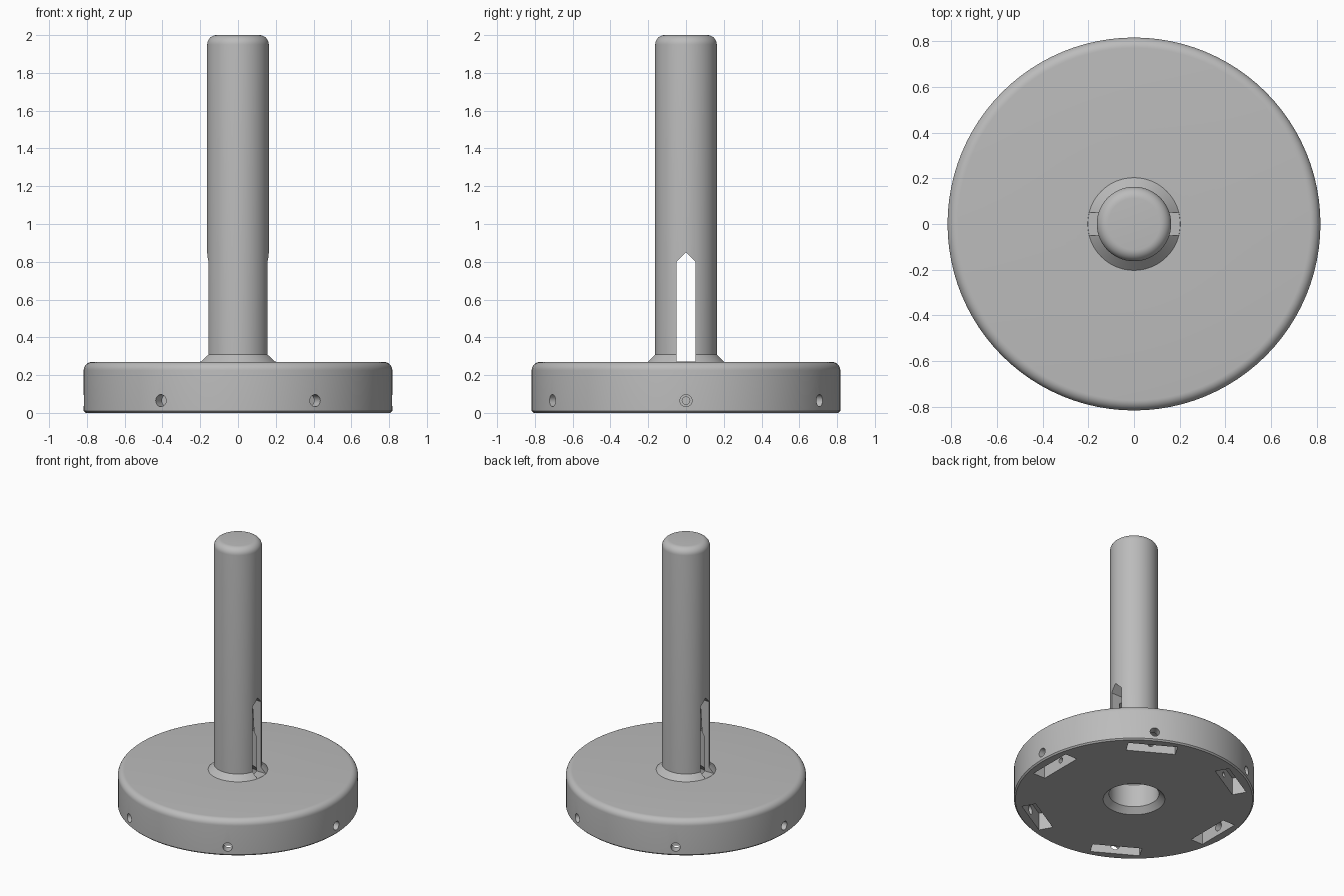
import bpy, bmesh
from math import sin, cos, pi, radians
from mathutils import Matrix, Vector

if "Cube" in bpy.data.objects:
    bpy.data.objects.remove(bpy.data.objects["Cube"])

grey = bpy.data.materials.new("plain grey")
grey.use_nodes = True
grey.diffuse_color = (0.5, 0.5, 0.5, 1)
grey.node_tree.nodes["Principled BSDF"].inputs["Base Color"].default_value = grey.diffuse_color


def make_object(name, bm):
    bmesh.ops.recalc_face_normals(bm, faces=bm.faces)
    mesh = bpy.data.meshes.new(name)
    bm.to_mesh(mesh)
    bm.free()
    mesh.materials.append(grey)
    obj = bpy.data.objects.new(name, mesh)
    bpy.context.collection.objects.link(obj)
    return obj


def rounded(radius, height, fillet, steps=8):
    """Profile points of a rounded upper outer edge, from side to top."""
    return [(radius - fillet + fillet * cos(a), height - fillet + fillet * sin(a))
            for a in (i * pi / 2 / steps for i in range(steps + 1))]


def revolve(name, profile, segments=96):
    bm = bmesh.new()
    verts = [bm.verts.new((r, 0, z)) for r, z in profile]
    edges = [bm.edges.new(pair) for pair in zip(verts, verts[1:])]
    bmesh.ops.spin(bm, geom=verts + edges, cent=(0, 0, 0), axis=(0, 0, 1),
                   angle=2 * pi, steps=segments, use_merge=True)
    bmesh.ops.remove_doubles(bm, verts=bm.verts, dist=1e-5)
    return make_object(name, bm)


def around(count=6):
    return [Matrix.Rotation(i * 2 * pi / count, 4, "Z") for i in range(count)]


def radial_holes(name, radius, inner, outer, height):
    bm = bmesh.new()
    for turn in around():
        place = Matrix.Translation(((inner + outer) / 2, 0, height))
        bmesh.ops.create_cone(bm, cap_ends=True, segments=24, radius1=radius, radius2=radius,
                              depth=outer - inner,
                              matrix=turn @ place @ Matrix.Rotation(pi / 2, 4, "Y"))
    return make_object(name, bm)


# Base disc, hollow shaft and stepped bore in one turned profile
profile = [(0, 0.84), (0.10, 0.74), (0.11, 0.56), (0.13, 0.52), (0.13, 0.26),
           (0.17, 0.21), (0.17, 0.04), (0.21, 0), (0.807, 0), (0.817, 0.01)]
profile += rounded(0.817, 0.27, 0.045)
profile += [(0.203, 0.27), (0.163, 0.31)]
profile += rounded(0.163, 2.0, 0.05)
profile += [(0, 2.0)]
body = revolve("base_and_shaft", profile)

# Pointed slot across the shaft
bm = bmesh.new()
outline = [(-0.05, 0.271), (0.05, 0.271), (0.05, 0.8), (0, 0.85), (-0.05, 0.8)]
face = bm.faces.new([bm.verts.new((-0.3, y, z)) for y, z in outline])
side = bmesh.ops.extrude_face_region(bm, geom=[face])["geom"]
bmesh.ops.translate(bm, vec=(0.6, 0, 0),
                    verts=[v for v in side if isinstance(v, bmesh.types.BMVert)])
slot = make_object("slot_cutter", bm)

# Rectangular pockets under the base
bm = bmesh.new()
for turn in around():
    bmesh.ops.create_cube(bm, size=1, matrix=turn @ Matrix.Translation((0.7, 0, 0.03))
                          @ Matrix.Diagonal((0.1, 0.34, 0.2, 1)))
pockets = make_object("pocket_cutter", bm)

# Rim holes into the pockets, and narrower ones beyond
rim_holes = radial_holes("rim_hole_cutter", 0.032, 0.7, 0.9, 0.065)
inner_holes = radial_holes("inner_hole_cutter", 0.02, 0.58, 0.7, 0.065)

cutters = [slot, pockets, rim_holes, inner_holes]
bpy.context.view_layer.objects.active = body
for cutter in cutters:
    cutter.hide_render = True
    mod = body.modifiers.new(cutter.name, "BOOLEAN")
    mod.operation = "DIFFERENCE"
    mod.solver = "EXACT"
    mod.object = cutter
    bpy.ops.object.modifier_apply(modifier=mod.name)
for cutter in cutters:
    bpy.data.objects.remove(cutter)

# Smooth curved surfaces, crisp edges
bpy.ops.object.select_all(action="DESELECT")
body.select_set(True)
bpy.ops.object.shade_smooth_by_angle(angle=radians(25))
